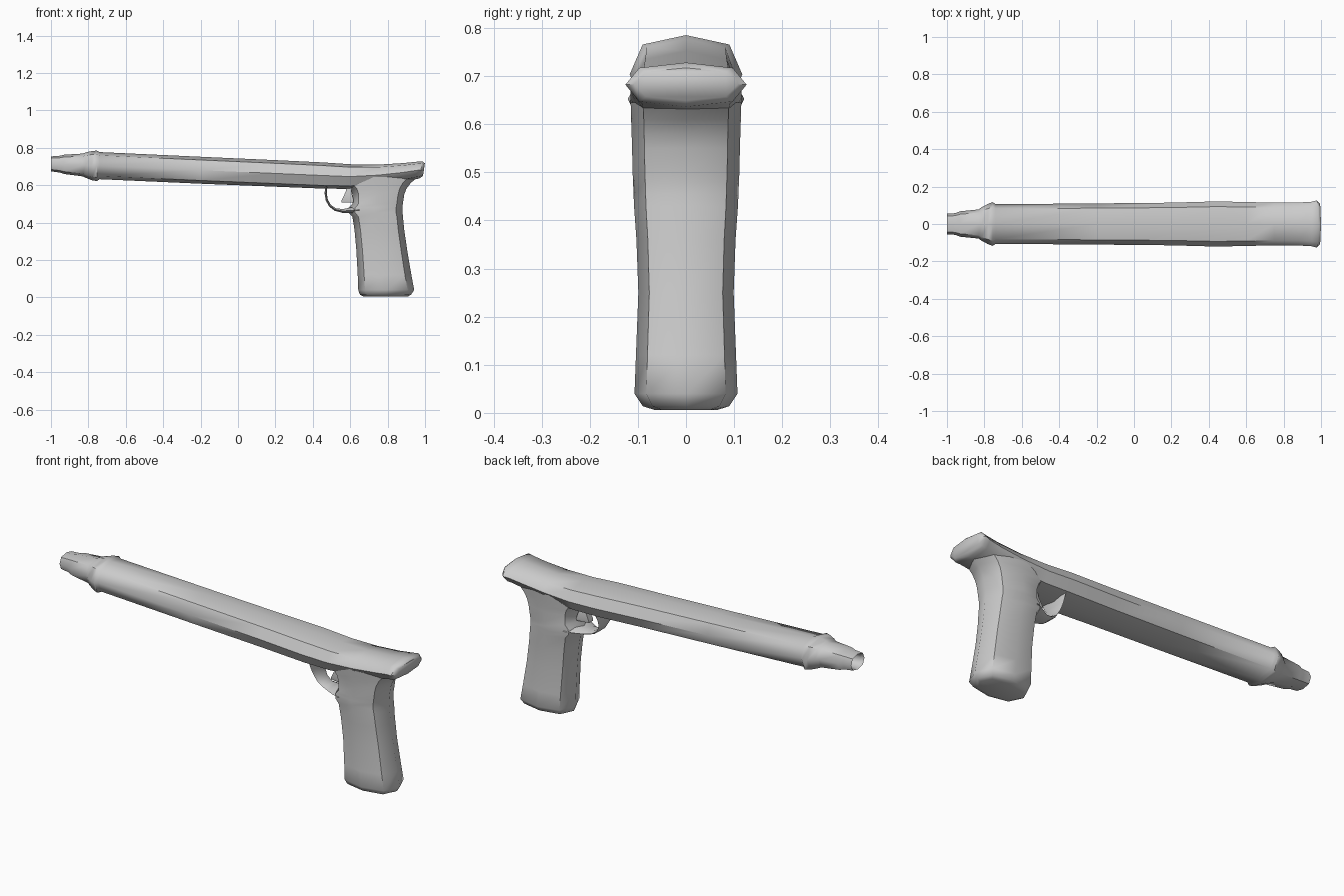
import bpy, math
from mathutils import Vector

# Eight-sided rounded section shared by body and grip
OCT = [(0, 1), (.77, .76), (1, 0), (.77, -.76), (0, -1), (-.77, -.76), (-1, 0), (-.77, .76)]


def loft(name, rings, cap_start=True, cap_end=True, closed=False, angle=50):
    """Skin a list of equal-length point rings."""
    n = len(rings[0])
    verts = [p for r in rings for p in r]
    faces = [(i * n + j, i * n + (j + 1) % n, (i + 1) * n + (j + 1) % n, (i + 1) * n + j)
             for i in range(len(rings) - 1) for j in range(n)]
    if cap_start:
        faces.append(tuple(range(n))[::-1])
    if cap_end:
        faces.append(tuple(range((len(rings) - 1) * n, len(rings) * n)))
    me = bpy.data.meshes.new(name)
    me.from_pydata(verts, [], faces)
    ob = bpy.data.objects.new(name, me)
    bpy.context.collection.objects.link(ob)
    bpy.ops.object.select_all(action='DESELECT')
    ob.select_set(True)
    bpy.context.view_layer.objects.active = ob
    bpy.ops.object.mode_set(mode='EDIT')
    bpy.ops.mesh.select_all(action='SELECT')
    bpy.ops.mesh.normals_make_consistent(inside=False)
    bpy.ops.object.mode_set(mode='OBJECT')
    bpy.ops.object.shade_smooth_by_angle(angle=math.radians(angle))
    return ob


# Barrel and receiver: x, bottom z, top z, half width (starts inside the bore)
body = [
    (-.78, .68, .74, .040), (-.985, .68, .748, .046), (-1.0, .674, .754, .055),
    (-.955, .668, .757, .058), (-.93, .660, .763, .068), (-.83, .647, .769, .078),
    (-.815, .640, .775, .090), (-.78, .626, .783, .108), (-.755, .622, .785, .117),
    (-.74, .632, .777, .106), (-.2, .608, .752, .110), (.2, .592, .734, .114),
    (.45, .582, .722, .121), (.60, .580, .712, .117), (.75, .598, .710, .115),
    (.88, .618, .718, .115), (.95, .632, .725, .119),
]
rings = [[(x, w * a, (b + t) / 2 + (t - b) / 2 * c) for a, c in OCT] for x, b, t, w in body]
# Flared rounded rear end
rings.append([(.978 + .008 * c, .126 * a, .682 + .046 * c) for a, c in OCT])
rings.append([(.994 + .005 * c, .108 * a, .683 + .034 * c) for a, c in OCT])
loft("barrel_and_receiver", rings)

# Grip: z, front x, back x, half width
grip = [
    (.006, .67, .91, .065), (.014, .652, .925, .090), (.04, .643, .942, .107),
    (.12, .640, .927, .104), (.25, .633, .905, .099), (.36, .623, .889, .103),
    (.43, .612, .882, .108), (.455, .590, .880, .109), (.48, .592, .880, .110),
    (.50, .612, .881, .111), (.55, .612, .889, .112), (.58, .600, .900, .113),
    (.61, .570, .922, .114), (.645, .54, .962, .115),
]
loft("grip", [[((f + b) / 2 + (b - f) / 2 * c, w * a, z) for a, c in OCT]
              for z, f, b, w in grip], cap_end=False)

# Trigger guard: wide curved strap, x, z, half width, thickness
guard = [
    (.472, .600, .085, .012), (.469, .555, .062, .012), (.475, .520, .048, .012),
    (.492, .490, .042, .013), (.520, .470, .042, .015), (.560, .462, .052, .020),
    (.600, .465, .075, .030), (.650, .468, .095, .034),
]
rings = []
for i, (x, z, w, t) in enumerate(guard):
    p, q = guard[max(i - 1, 0)], guard[min(i + 1, len(guard) - 1)]
    d = Vector((q[0] - p[0], q[1] - p[1])).normalized()
    nx, nz = -d.y * t / 2, d.x * t / 2
    rings.append([(x + s * nx, y * w, z + s * nz)
                  for y, s in ((-1, 0), (-.6, 1), (.6, 1), (1, 0), (.6, -1), (-.6, -1))])
loft("trigger_guard", rings)

# Trigger: small wedge hanging under the receiver
trigger = [(.508, .553, .618, .026), (.522, .555, .618, .030),
           (.565, .576, .606, .024), (.60, .580, .606, .020)]
loft("trigger", [[(f, -w * .6, z), (f, w * .6, z), (b, w, z), (b, -w, z)]
                 for z, f, b, w in trigger])
